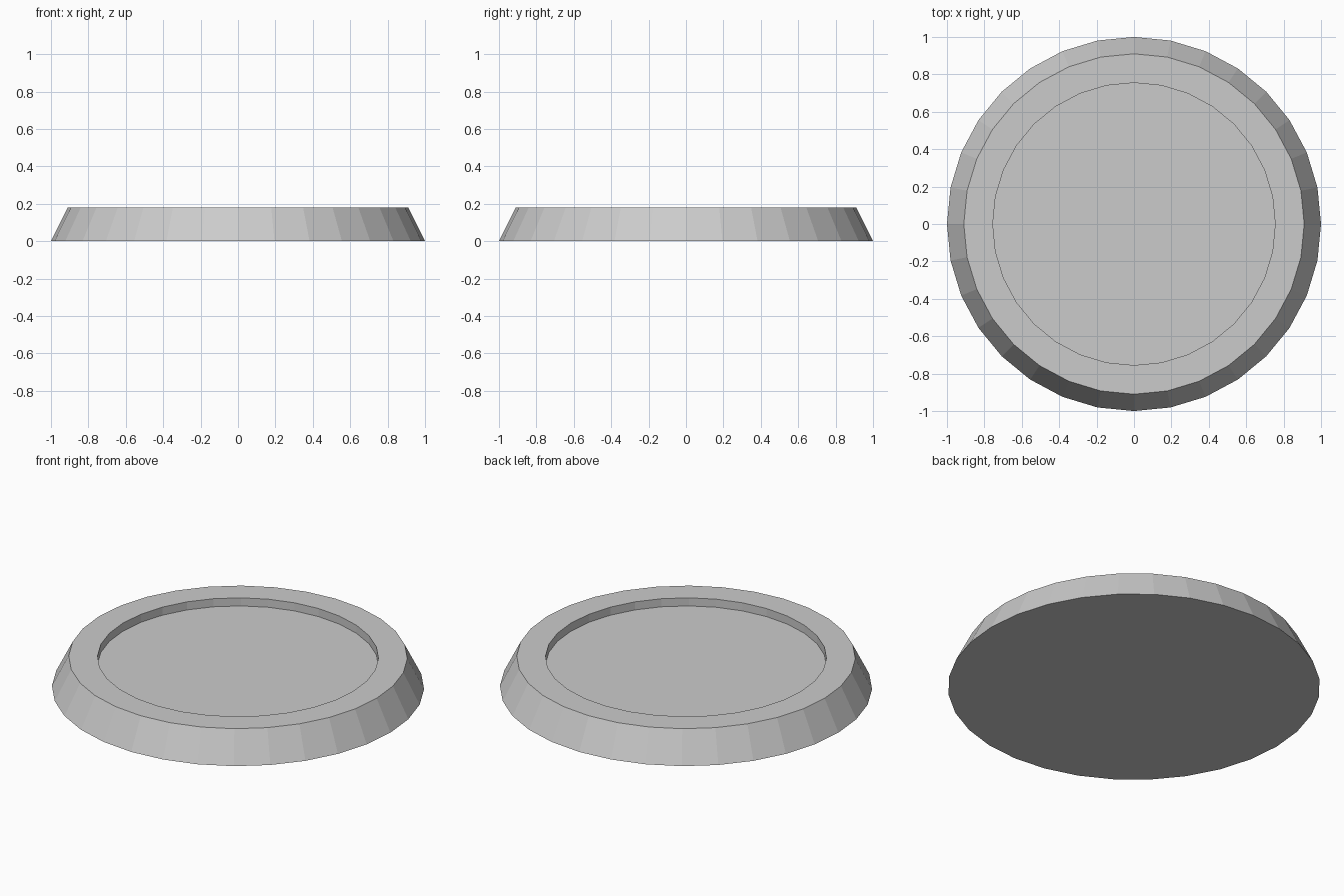
import bpy, bmesh
from math import cos, sin, tau

if "Cube" in bpy.data.objects:
    bpy.data.objects.remove(bpy.data.objects["Cube"])

SIDES = 32
# Profile (radius, height): base edge, rim outer edge, rim inner edge, recess floor
PROFILE = [(1.0, 0.0), (0.91, 0.18), (0.755, 0.18), (0.755, 0.132)]


def ring(bm, radius, z):
    return [bm.verts.new((radius * cos(tau * i / SIDES), radius * sin(tau * i / SIDES), z))
            for i in range(SIDES)]


# Round base with sloped side, flat rim and shallow recess
bm = bmesh.new()
rings = [ring(bm, r, z) for r, z in PROFILE]
for low, high in zip(rings, rings[1:]):
    for i in range(SIDES):
        j = (i + 1) % SIDES
        bm.faces.new((low[i], low[j], high[j], high[i]))

# Underside and recess floor
bm.faces.new(rings[0][::-1])
bm.faces.new(rings[-1])

mesh = bpy.data.meshes.new("round_base")
bm.to_mesh(mesh)
bm.free()
bpy.context.collection.objects.link(bpy.data.objects.new("round_base", mesh))
